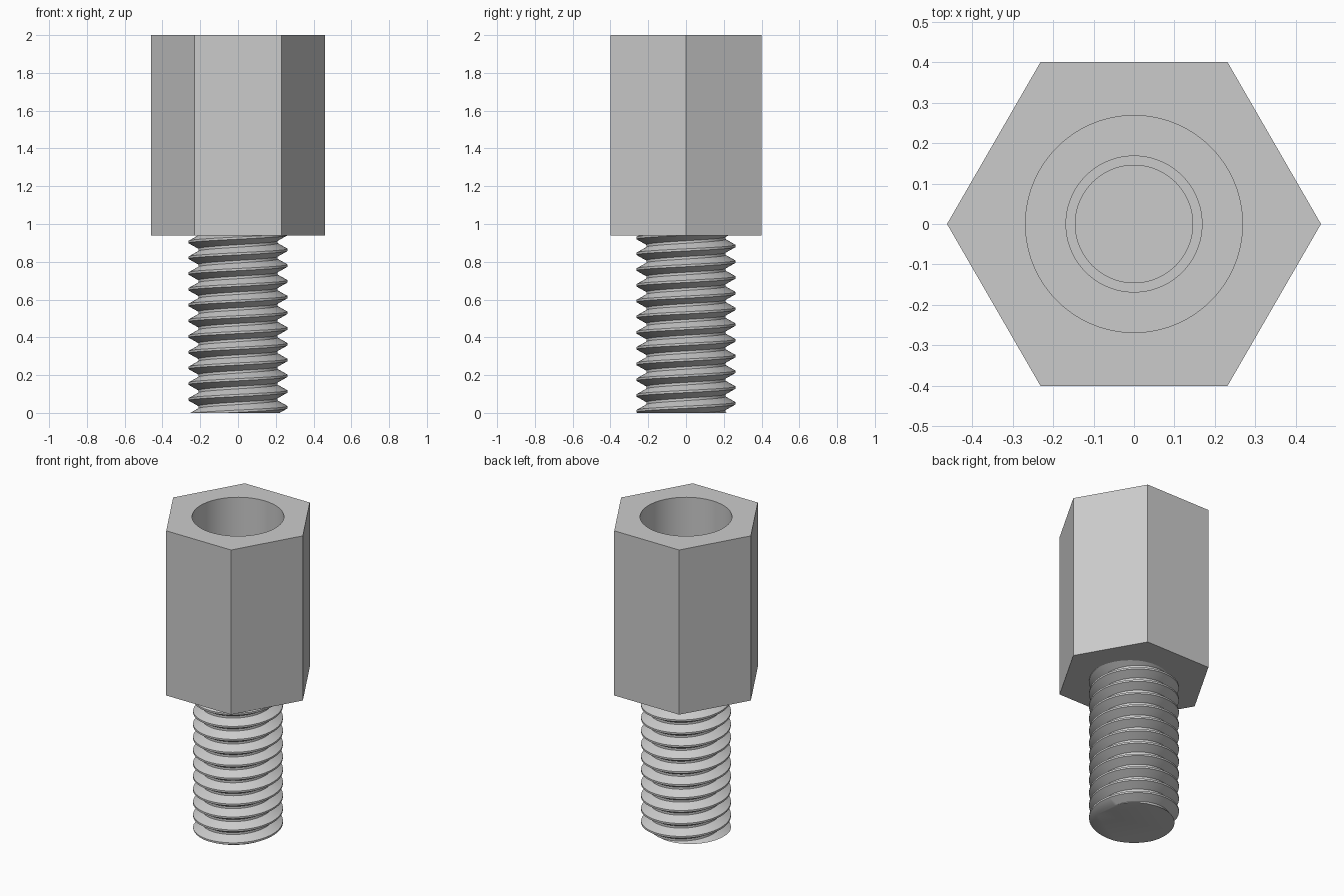
import bpy, bmesh
from math import pi, cos, sin, radians
from mathutils import Vector

cube = bpy.data.objects.get("Cube")
if cube:
    bpy.data.objects.remove(cube, do_unlink=True)

# Single metal colour
steel = bpy.data.materials.new("steel_grey")
steel.use_nodes = True
colour = (0.6, 0.6, 0.6, 1)
steel.diffuse_color = colour
steel.node_tree.nodes["Principled BSDF"].inputs["Base Color"].default_value = colour

SEG = 96
HEX_BASE, TOP = 0.94, 2.0


def finish(bm, name):
    bmesh.ops.recalc_face_normals(bm, faces=bm.faces)
    mesh = bpy.data.meshes.new(name)
    bm.to_mesh(mesh)
    bm.free()
    mesh.materials.append(steel)
    obj = bpy.data.objects.new(name, mesh)
    bpy.context.collection.objects.link(obj)
    bpy.ops.object.select_all(action='DESELECT')
    obj.select_set(True)
    bpy.context.view_layer.objects.active = obj
    bpy.ops.object.shade_smooth_by_angle(angle=radians(30))
    return obj


def circle(radius):
    return lambda a: radius


def hexagon(apothem):
    return lambda a: apothem / cos(a % (pi / 3) - pi / 6)


# Hexagonal body with a stepped blind bore, lofted through rings
def build_body():
    sections = [
        (hexagon(0.4), HEX_BASE), (hexagon(0.4), TOP),
        (circle(0.268), TOP), (circle(0.268), 1.2),
        (circle(0.168), 1.2), (circle(0.168), 1.1),
        (circle(0.145), 1.1), (circle(0.145), 1.03),
    ]
    bm = bmesh.new()
    rings = []
    for radius, z in sections:
        ring = []
        for i in range(SEG):
            # exact corners: reduce the step index before taking the angle
            r = radius((i % (SEG // 6)) * 2 * pi / SEG)
            a = i * 2 * pi / SEG
            ring.append(bm.verts.new((r * cos(a), r * sin(a), z)))
        rings.append(ring)
    for low, high in zip(rings, rings[1:]):
        for i in range(SEG):
            j = (i + 1) % SEG
            bm.faces.new((low[i], low[j], high[j], high[i]))
    bm.faces.new(rings[0])
    bm.faces.new(rings[-1])
    return finish(bm, "hex_body")


# Right-hand threaded shank: a helical profile trimmed flat at both ends
def build_thread():
    pitch, steps, turns = 0.0833, 64, 15
    crest, root = 0.262, 0.21
    profile = [(root, -0.42), (crest, -0.07), (crest, 0.07), (root, 0.42)]
    start = 0.03 - 2 * pitch
    bm = bmesh.new()
    columns = []
    for i in range(turns * steps + 1):
        a = 2 * pi * i / steps
        columns.append([
            bm.verts.new((r * cos(a), r * sin(a), start + pitch * (i / steps + f)))
            for r, f in profile])
    for i in range(turns * steps):
        here, ahead = columns[i], columns[i + 1]
        for j in range(3):
            bm.faces.new((here[j], ahead[j], ahead[j + 1], here[j + 1]))
        # root band joining this turn to the next one up
        if i + 1 + steps < len(columns):
            up, up_ahead = columns[i + steps], columns[i + 1 + steps]
            bm.faces.new((here[3], ahead[3], up_ahead[0], up[0]))
    for z, direction in ((0, -1), (HEX_BASE + 0.01, 1)):
        cut = bmesh.ops.bisect_plane(
            bm, geom=bm.verts[:] + bm.edges[:] + bm.faces[:],
            plane_co=Vector((0, 0, z)), plane_no=Vector((0, 0, direction)),
            clear_outer=True)
        edges = [e for e in cut["geom_cut"] if isinstance(e, bmesh.types.BMEdge)]
        bmesh.ops.contextual_create(bm, geom=edges)
    return finish(bm, "threaded_shank")


build_body()
build_thread()
